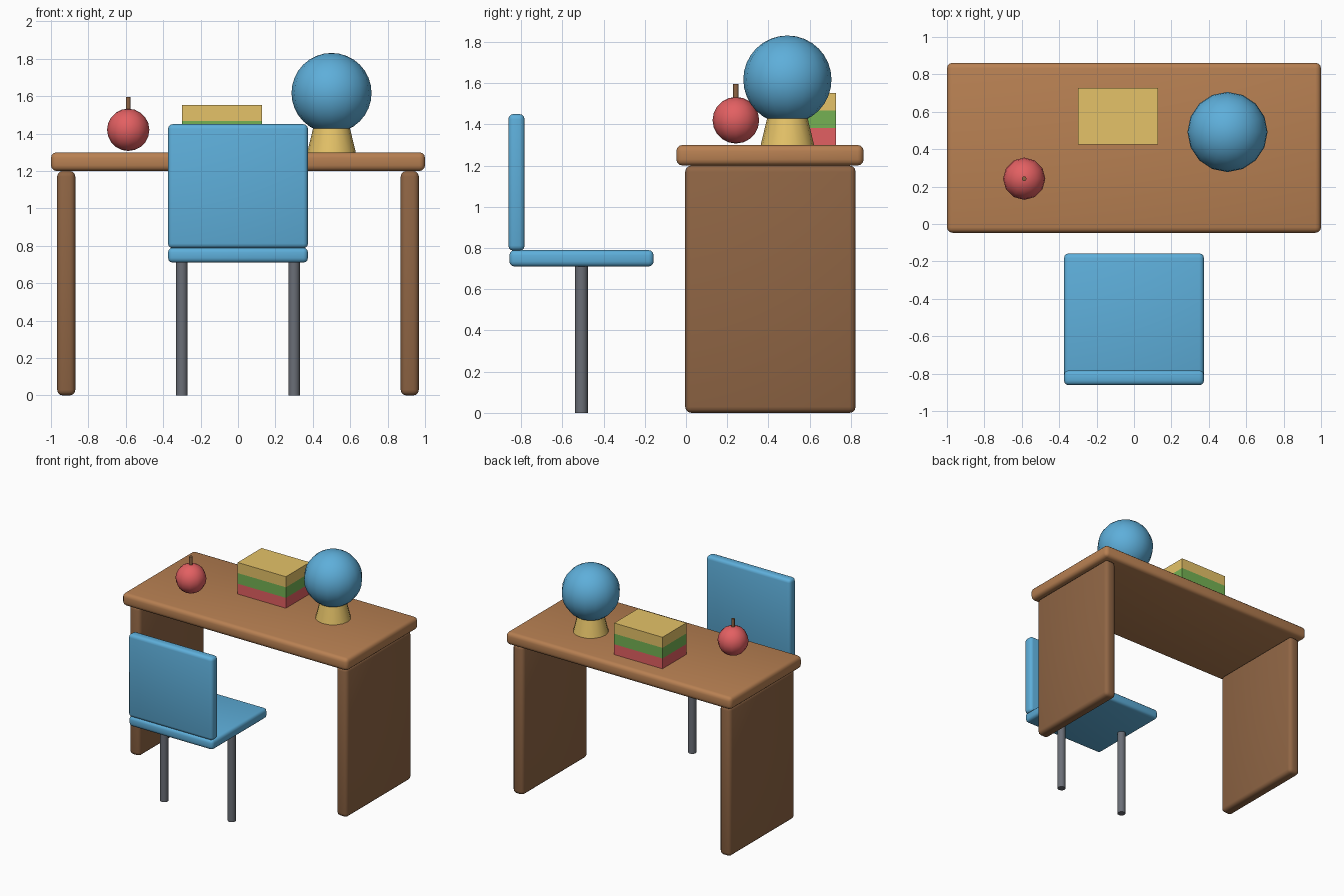
import bpy
import math

if "Cube" in bpy.data.objects:
    bpy.data.objects.remove(bpy.data.objects["Cube"])


def material(name, r, g, b):
    m = bpy.data.materials.new(name)
    m.diffuse_color = [(c / 255) ** 2.2 for c in (r, g, b)] + [1]
    m.use_nodes = True
    m.node_tree.nodes["Principled BSDF"].inputs["Base Color"].default_value = m.diffuse_color
    return m


WOOD = material("light_wood", 182, 127, 83)
DARK_WOOD = material("dark_wood", 142, 101, 70)
BLUE = material("blue", 94, 173, 217)
METAL = material("grey_metal", 106, 110, 118)
RED = material("red", 226, 96, 98)
GREEN = material("green", 116, 176, 84)
YELLOW = material("yellow", 228, 193, 104)


def finish(name, mat, smooth=None):
    ob = bpy.context.object
    ob.name = name
    ob.data.materials.append(mat)
    if smooth:
        bpy.ops.object.shade_smooth_by_angle(angle=math.radians(smooth))
    return ob


def box(name, mat, x, y, z, bevel=0.0):
    """Box from (min, max) pairs, with optional rounded edges."""
    spans = (x, y, z)
    bpy.ops.mesh.primitive_cube_add(size=1, location=[(a + b) / 2 for a, b in spans])
    bpy.context.object.scale = [b - a for a, b in spans]
    bpy.ops.object.transform_apply(location=False, rotation=False, scale=True)
    if bevel:
        mod = bpy.context.object.modifiers.new("rounded_edges", 'BEVEL')
        mod.width = bevel
        mod.segments = 3
        bpy.ops.object.modifier_apply(modifier=mod.name)
    return finish(name, mat, 40 if bevel else None)


def tapered(name, mat, x, y, z, r_bottom, r_top, sides):
    bpy.ops.mesh.primitive_cone_add(vertices=sides, radius1=r_bottom, radius2=r_top,
                                    depth=z[1] - z[0], location=(x, y, (z[0] + z[1]) / 2))
    return finish(name, mat, 50)


def ball(name, mat, location, radius, segments, rings):
    bpy.ops.mesh.primitive_uv_sphere_add(segments=segments, ring_count=rings,
                                         radius=radius, location=location)
    return finish(name, mat, 60)


# Desk
box("desk_top", WOOD, (-1, 1), (-0.047, 0.862), (1.2, 1.3), 0.03)
for side, label in ((-1, "left"), (1, "right")):
    box(label + "_desk_panel", DARK_WOOD, sorted((side * 0.87, side * 0.967)),
        (-0.004, 0.823), (0, 1.2), 0.03)

# Chair
box("seat", BLUE, (-0.374, 0.374), (-0.857, -0.157), (0.71, 0.79), 0.025)
box("backrest", BLUE, (-0.374, 0.374), (-0.862, -0.783), (0.787, 1.45), 0.025)
for side, label in ((-1, "left"), (1, "right")):
    tapered(label + "_chair_leg", METAL, side * 0.3, -0.507, (0, 0.715), 0.031, 0.031, 12)

# Stack of books
for i, (label, mat) in enumerate((("bottom", RED), ("middle", GREEN), ("top", YELLOW))):
    z = 1.298 + 0.085 * i
    box(label + "_book", mat, (-0.3, 0.128), (0.424, 0.727), (z, z + 0.085))

# Globe on its stand
tapered("globe_stand", YELLOW, 0.5, 0.492, (1.298, 1.46), 0.13, 0.091, 16)
ball("globe", BLUE, (0.5, 0.492, 1.617), 0.214, 16, 16)

# Apple
ball("apple", RED, (-0.587, 0.242, 1.42), 0.113, 12, 10)
tapered("apple_stem", DARK_WOOD, -0.587, 0.242, (1.51, 1.595), 0.013, 0.013, 8)
